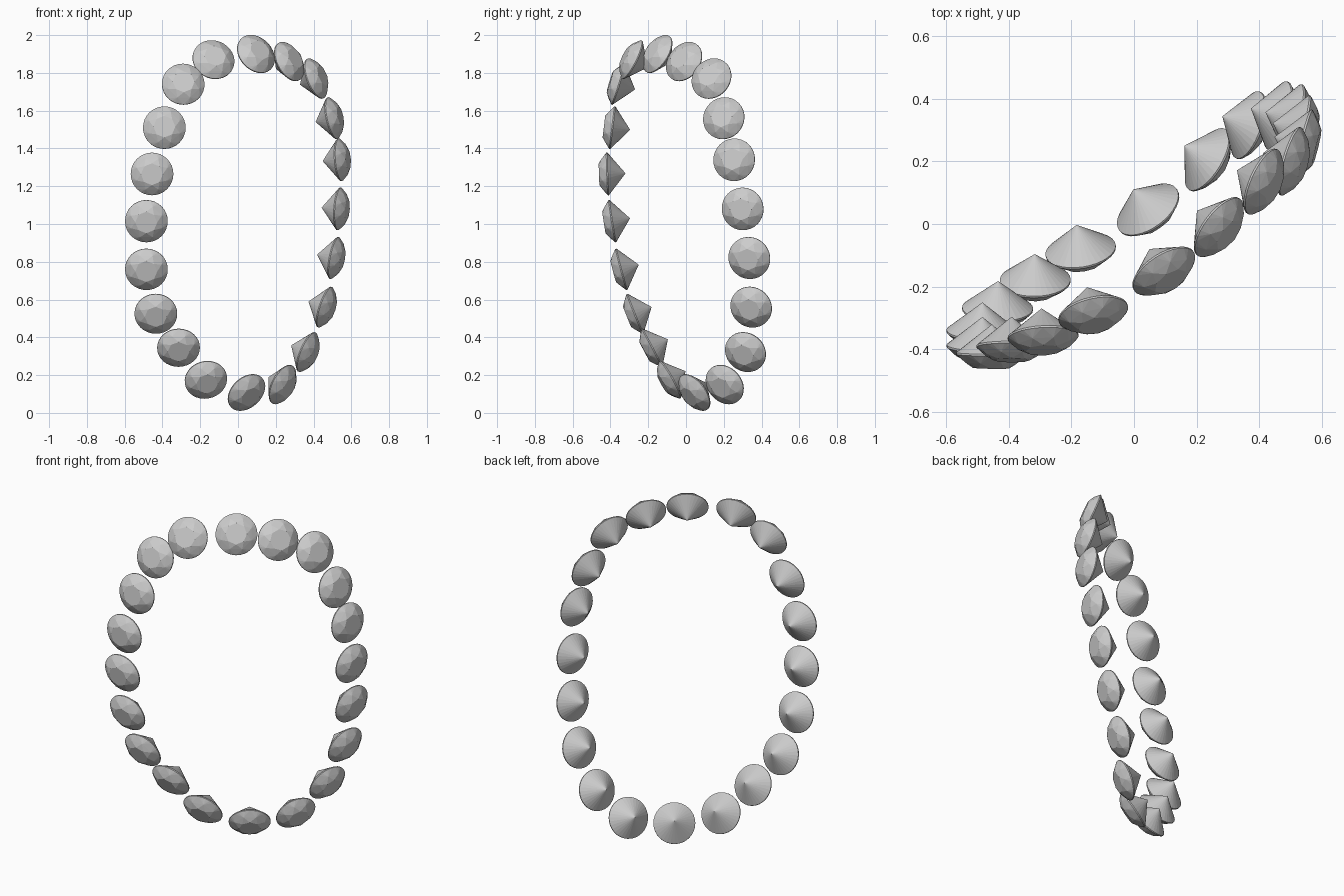
import bpy, bmesh
from math import sin, cos, pi, radians
from mathutils import Vector, Matrix

if "Cube" in bpy.data.objects:
    bpy.data.objects.remove(bpy.data.objects["Cube"])

R = 0.113          # girdle radius
CROWN = 0.045      # table height above girdle
PAVILION = 0.095   # depth of the point


def ring(r, z, n, turn=0.0):
    return [Vector((r * cos(2 * pi * (i + turn) / n), r * sin(2 * pi * (i + turn) / n), z))
            for i in range(n)]


# Round-cut stone: table, crown facets, thin girdle, conical pavilion
bm = bmesh.new()
points = (ring(0.058, CROWN, 8) + ring(0.088, 0.028, 8, 0.5)
          + ring(R, 0.003, 32) + ring(R, -0.003, 32) + [Vector((0, 0, -PAVILION))])
for p in points:
    bm.verts.new(p)
bmesh.ops.convex_hull(bm, input=bm.verts)
bmesh.ops.dissolve_limit(bm, angle_limit=radians(0.5), verts=bm.verts, edges=bm.edges)
bmesh.ops.recalc_face_normals(bm, faces=bm.faces)
gem_mesh = bpy.data.meshes.new("round_cut_gem")
bm.to_mesh(gem_mesh)
bm.free()

# Each stone on the loop: x, y, z, facing azimuth, upward tilt (degrees)
stones = [
    (-0.13, -0.285, 1.87, -77, 26), (-0.29, -0.36, 1.74, -87, 17),
    (-0.39, -0.39, 1.51, -90, 7), (-0.455, -0.415, 1.265, -91, -2),
    (-0.485, -0.39, 1.015, -91, -9), (-0.485, -0.342, 0.76, -91, -15),
    (-0.435, -0.27, 0.525, -91, -22), (-0.315, -0.18, 0.345, -89, -28),
    (-0.17, -0.085, 0.175, -81, -29), (0.045, 0.045, 0.108, -54, -32),
    (0.235, 0.205, 0.15, -31, -24), (0.365, 0.315, 0.322, -19, -22),
    (0.46, 0.345, 0.56, -15, -18), (0.51, 0.335, 0.82, -13, -11),
    (0.535, 0.30, 1.08, -13, -4), (0.54, 0.255, 1.34, -14, 4),
    (0.50, 0.20, 1.56, -16, 12), (0.41, 0.135, 1.77, -24, 20),
    (0.27, -0.01, 1.86, -37, 24), (0.095, -0.15, 1.90, -57, 28),
]

# Necklace of gems, tables facing outward
for i, (x, y, z, az, tilt) in enumerate(stones):
    gem = bpy.data.objects.new(f"gem_{i + 1:02d}", gem_mesh)
    gem.matrix_world = (Matrix.Translation((x, y, z))
                        @ Matrix.Rotation(radians(az), 4, 'Z')
                        @ Matrix.Rotation(radians(90 - tilt), 4, 'Y'))
    bpy.context.collection.objects.link(gem)
